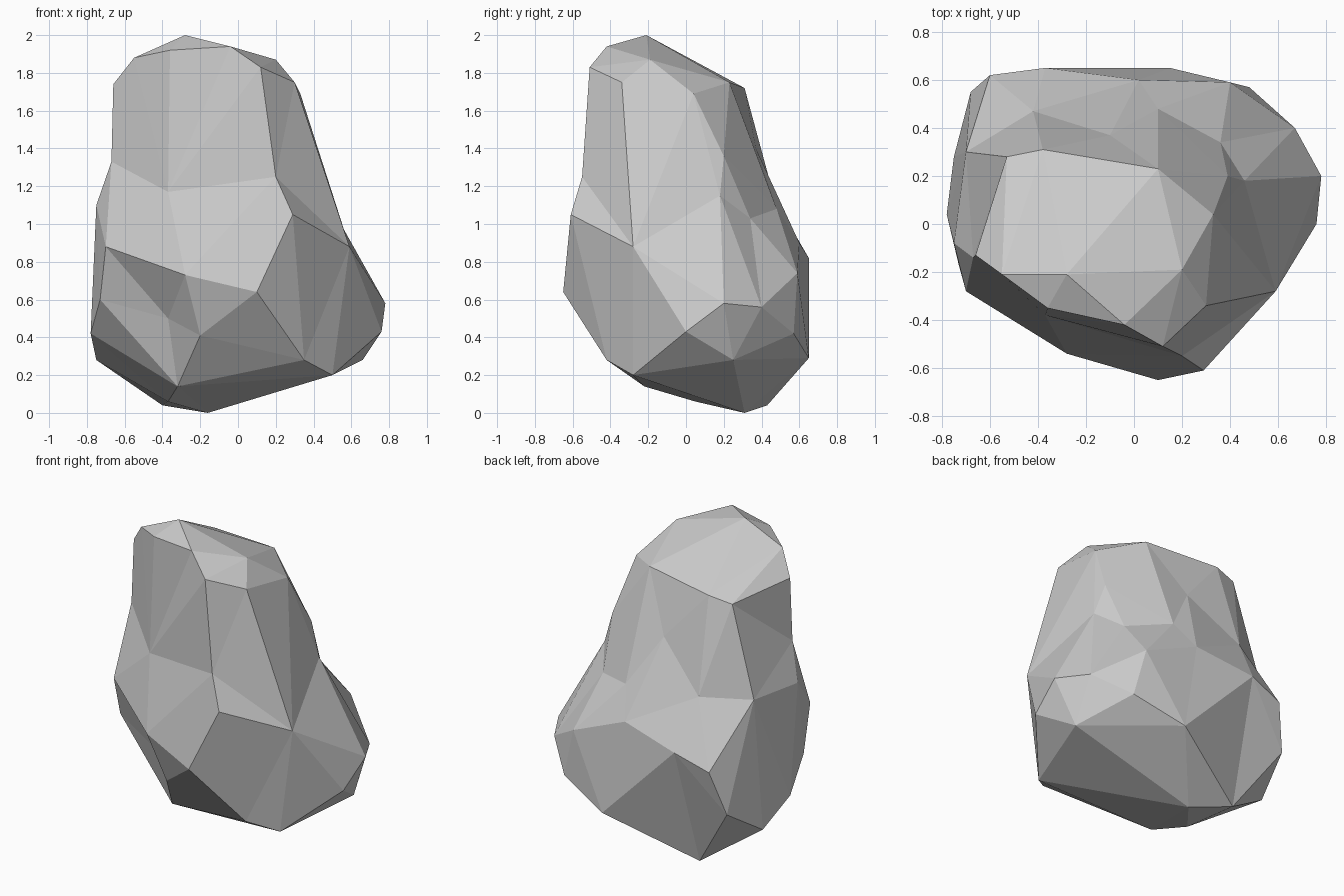
import bpy, bmesh
from mathutils import Vector

# Key corner points of the boulder, grouped from top to bottom
CORNERS = [
    # crown
    (-.28, -.21, 2), (-.36, -.35, 1.92), (-.55, -.21, 1.88), (-.04, -.42, 1.94),
    (.12, -.51, 1.83), (.2, -.19, 1.87), (-.66, -.13, 1.74),
    # shoulder
    (.3, -.34, 1.75), (.33, .04, 1.69), (.1, .23, 1.75), (-.38, .31, 1.72), (-.53, .28, 1.69),
    # waist
    (-.67, -.14, 1.33), (-.37, -.38, 1.17), (.2, -.55, 1.25), (.39, .2, 1.36), (.46, .18, 1.15),
    (.36, .34, 1.03), (-.1, .37, 1.4), (-.42, .47, 1.13), (.1, .48, 1.08),
    (-.75, -.08, 1.1), (-.7, .3, 1.12),
    # belly
    (.29, -.61, 1.05), (.1, -.65, .64), (-.28, -.54, .73), (-.7, -.28, .88), (.59, -.28, .88),
    (.78, .2, .58), (.67, .4, .56), (.4, .59, .74), (.02, .6, .9),
    (-.37, .65, .82), (-.6, .62, .74), (.76, 0, .43),
    # base
    (-.2, -.45, .41), (.35, -.42, .28), (-.37, -.3, .5), (-.73, -.17, .6),
    (-.78, .04, .42), (-.75, .28, .28), (.5, -.28, .2), (.66, .25, .28), (.48, .57, .42),
    (.15, .65, .29), (-.68, .55, .46), (-.16, .31, 0), (-.4, .43, .04), (-.32, -.22, .14),
    (-.37, .05, .06),
]
CENTRE = Vector((-.1, 0, .85))


def on_sphere(p):
    d = Vector(p) - CENTRE
    d.z *= .65
    return d.normalized()


# Skin the corners on a sphere, then push each one out to its real place
bm = bmesh.new()
verts = [bm.verts.new(on_sphere(p)) for p in CORNERS]
bmesh.ops.convex_hull(bm, input=verts)
for v, p in zip(verts, CORNERS):
    v.co = p
bmesh.ops.recalc_face_normals(bm, faces=bm.faces[:])

mesh = bpy.data.meshes.new("boulder")
bm.to_mesh(mesh)
bm.free()
boulder = bpy.data.objects.new("boulder", mesh)
bpy.context.collection.objects.link(boulder)
